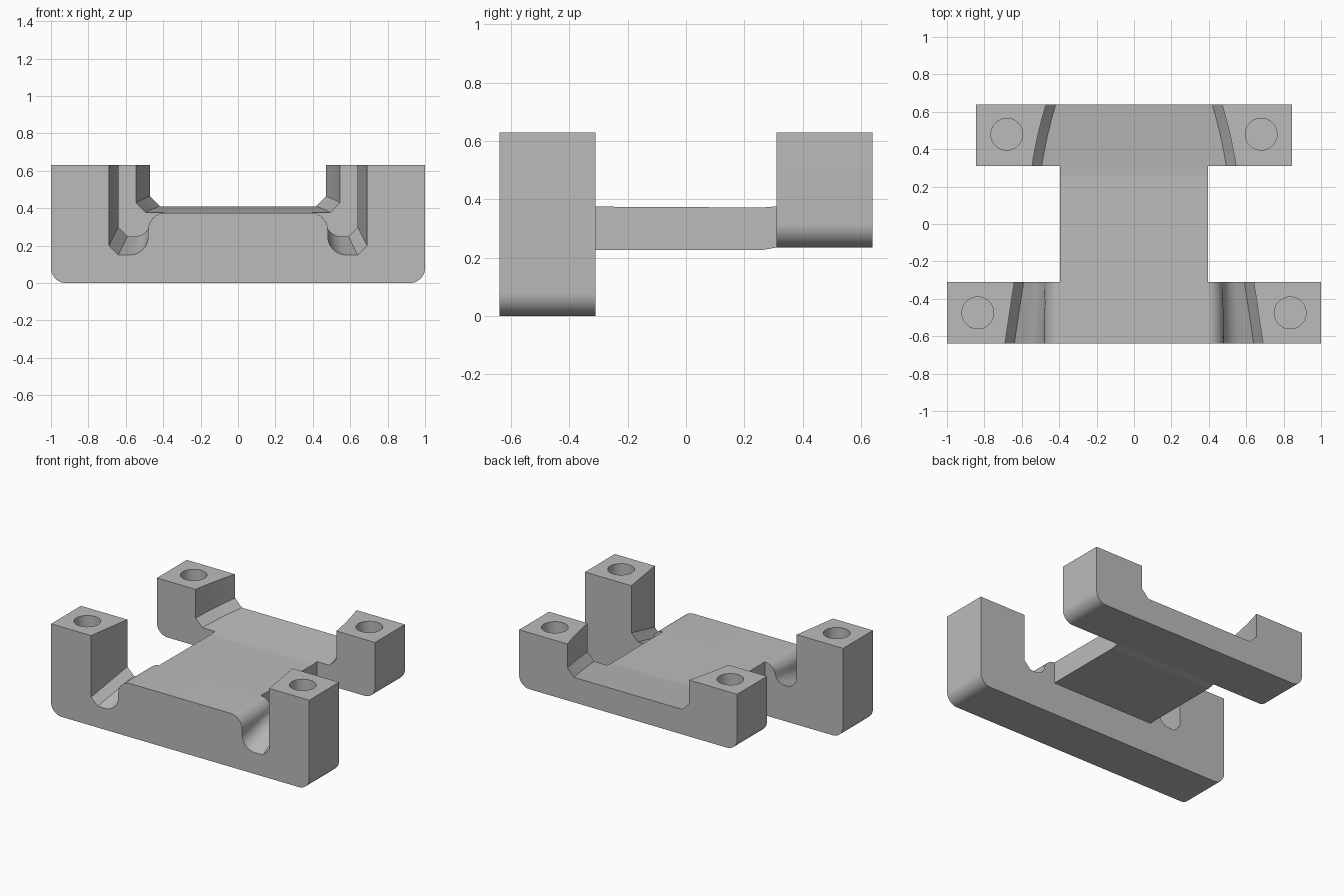
import bpy, bmesh
from math import sin, cos, radians

cube = bpy.data.objects.get("Cube")
if cube:
    bpy.data.objects.remove(cube, do_unlink=True)

GREY = (0.5, 0.5, 0.5, 1.0)
grey = bpy.data.materials.new("plain grey")
grey.use_nodes = True
grey.diffuse_color = GREY
grey.node_tree.nodes["Principled BSDF"].inputs["Base Color"].default_value = GREY

HEIGHT = 0.63


def arc(cx, cz, r, start, end, steps=10):
    angles = [radians(start + (end - start) * i / steps) for i in range(steps + 1)]
    return [(cx + r * cos(a), cz + r * sin(a)) for a in angles]


def mirrored(half):
    """Closed outline from the points on the +x side, listed bottom to top."""
    return half + [(-x, z) for x, z in reversed(half)]


def loft(name, sections):
    """Skin equal-length outlines, given as (y, points), and cap both ends."""
    bm = bmesh.new()
    rings = [[bm.verts.new((x, y, z)) for x, z in pts] for y, pts in sections]
    n = len(rings[0])
    for a, b in zip(rings, rings[1:]):
        for i in range(n):
            j = (i + 1) % n
            bm.faces.new((a[i], a[j], b[j], b[i]))
    bm.faces.new(rings[0])
    bm.faces.new(rings[-1])
    bmesh.ops.recalc_face_normals(bm, faces=bm.faces)
    mesh = bpy.data.meshes.new(name)
    bm.to_mesh(mesh)
    bm.free()
    mesh.materials.append(grey)
    obj = bpy.data.objects.new(name, mesh)
    bpy.context.collection.objects.link(obj)
    return obj


def drill(block, x, y, radius=0.085, depth=0.3):
    """Blind vertical bolt holes in both posts of a block."""
    for side in (-1, 1):
        bpy.ops.mesh.primitive_cylinder_add(
            vertices=48, radius=radius, depth=2 * depth, location=(side * x, y, HEIGHT))
        cutter = bpy.context.object
        cutter.name = block.name + "_hole_cutter"
        cutter.data.materials.append(grey)
        cutter.hide_render = True
        mod = block.modifiers.new("bolt hole", 'BOOLEAN')
        mod.operation = 'DIFFERENCE'
        mod.solver = 'EXACT'
        mod.object = cutter
        bpy.context.view_layer.objects.active = block
        bpy.ops.object.modifier_apply(modifier=mod.name)
        bpy.data.objects.remove(cutter, do_unlink=True)


def smooth(obj):
    bpy.ops.object.select_all(action='DESELECT')
    obj.select_set(True)
    bpy.context.view_layer.objects.active = obj
    bpy.ops.object.shade_smooth_by_angle(angle=radians(25))


def post_outline(width, bottom):
    """Rounded lower corner and straight outer side of a block."""
    return arc(width - 0.08, bottom + 0.08, 0.08, -90, 0) + [(width, HEIGHT)]


# Front block: two posts with a chamfered, round-sided groove beside each
def front_section(wall, floor, arc_x, r, sweep):
    groove = [(wall, HEIGHT), (wall, floor + 0.05), (wall - 0.05, floor)]
    groove += arc(arc_x, floor + r, r, -90, -90 - sweep)
    groove += arc(0.39, 0.285, 0.09, 90 - sweep, 90)
    return mirrored(post_outline(1.0, 0.0) + groove)


front_block = loft("front_block", [
    (-0.64, front_section(0.69, 0.15, 0.58, 0.10, 90)),
    (-0.54, front_section(0.675, 0.18, 0.57, 0.092, 85)),
    (-0.42, front_section(0.657, 0.217, 0.56, 0.086, 74)),
    (-0.31, front_section(0.64, 0.25, 0.55, 0.08, 62)),
])
drill(front_block, 0.835, -0.475)
smooth(front_block)


# Rear block: curved inner post walls and a gently rising seat
def rear_section(t):
    wall = 0.545 - 0.05 * t - 0.025 * t * t
    seat = 0.376 + 0.034 * t
    return mirrored(post_outline(0.845, 0.235) + [
        (wall, HEIGHT), (wall, seat + 0.053), (wall - 0.052, seat)])


rear_block = loft("rear_block", [
    (0.31 + 0.33 * i / 8, rear_section(i / 8)) for i in range(9)])
drill(rear_block, 0.68, 0.48)
smooth(rear_block)


# Flat bridge deck joining the blocks
def deck_section(low, high):
    return mirrored([(0.395, low), (0.395, high)])


loft("bridge_deck", [
    (-0.31, deck_section(0.226, 0.375)),
    (0.26, deck_section(0.226, 0.372)),
    (0.31, deck_section(0.235, 0.376)),
])
